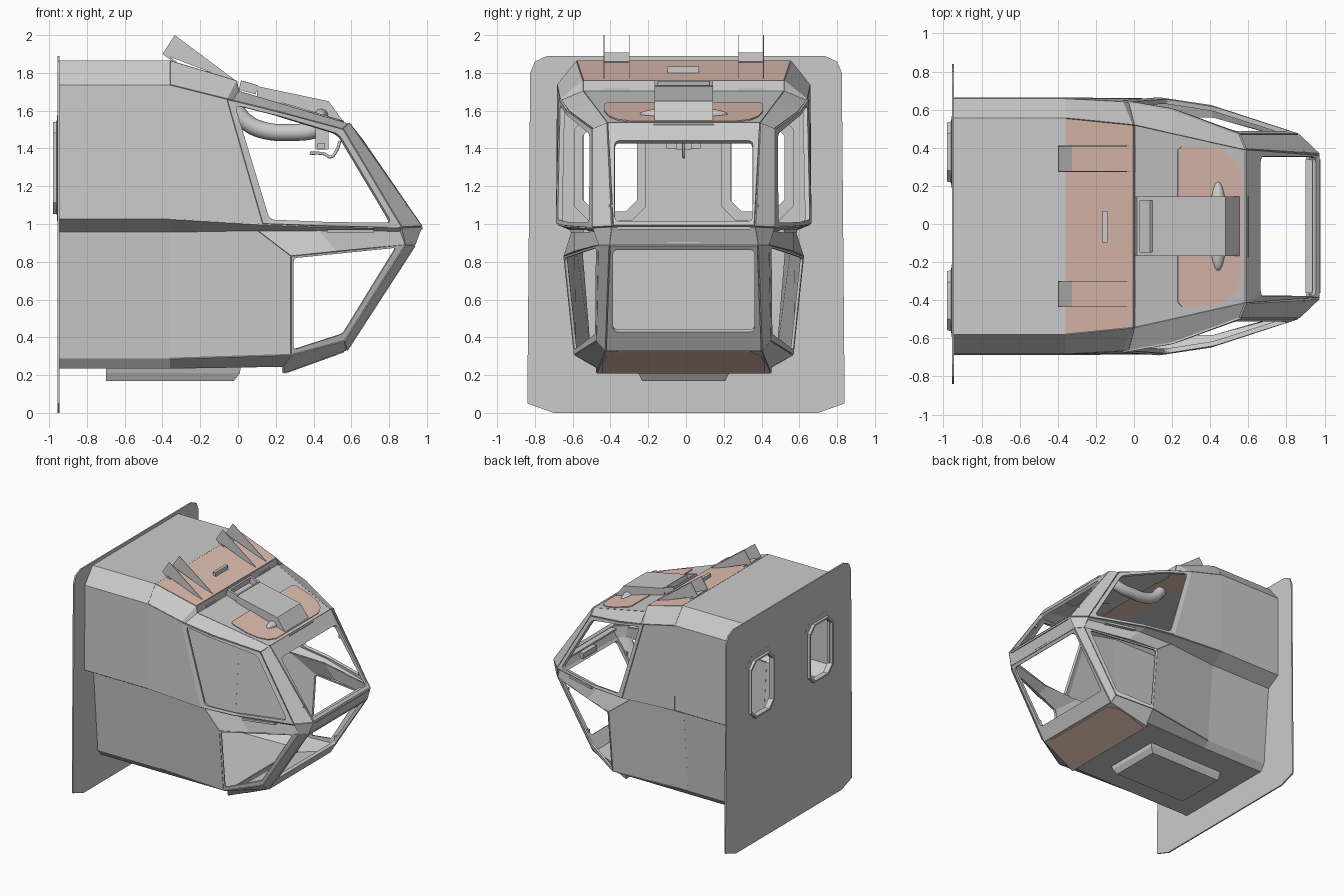
import bpy, bmesh, math
from mathutils import Vector as V

if "Cube" in bpy.data.objects:
    bpy.data.objects.remove(bpy.data.objects["Cube"])

OFF = -0.012  # the cab sits slightly off the plate's centre line
PINK = bpy.data.materials.new("pink_panel")
PINK.diffuse_color = (0.76, 0.52, 0.44, 1)
PINK.use_nodes = True
PINK.node_tree.nodes["Principled BSDF"].inputs["Base Color"].default_value = PINK.diffuse_color


def finish(name, me, mirror=False, thick=0, mat=None):
    ob = bpy.data.objects.new(name, me)
    bpy.context.collection.objects.link(ob)
    ob.location.y = OFF
    if mat:
        me.materials.append(mat)
    if mirror:
        m = ob.modifiers.new("mirror", 'MIRROR')
        m.use_axis = (False, True, False)
    if thick:
        s = ob.modifiers.new("solid", 'SOLIDIFY')
        s.thickness, s.offset = thick, 0
    return ob


def loft(name, rows, closed=True, caps=False, ringed=False, **kw):
    """Skin rows of equal point count."""
    bm = bmesh.new()
    vs = [[bm.verts.new(p) for p in r] for r in rows]
    n = len(rows[0])
    pairs = list(zip(vs, vs[1:])) + ([(vs[-1], vs[0])] if ringed else [])
    for a, b in pairs:
        for i in range(n if closed else n - 1):
            j = (i + 1) % n
            bm.faces.new((a[i], a[j], b[j], b[i]))
    if caps:
        bm.faces.new(vs[0][::-1])
        bm.faces.new(vs[-1])
    bmesh.ops.recalc_face_normals(bm, faces=bm.faces)
    me = bpy.data.meshes.new(name)
    bm.to_mesh(me)
    bm.free()
    return finish(name, me, **kw)


def poly(name, pts, **kw):
    me = bpy.data.meshes.new(name)
    me.from_pydata(pts, [], [range(len(pts))])
    return finish(name, me, **kw)


def prism(name, xz, y0, y1, **kw):
    return loft(name, [[(x, y, z) for x, z in xz] for y in (y0, y1)], caps=True, **kw)


def box(name, x0, x1, y0, y1, z0, z1, **kw):
    return prism(name, [(x0, z0), (x1, z0), (x1, z1), (x0, z1)], y0, y1, **kw)


def rounded(pts, r, n=4):
    out, k = [], len(pts)
    for i in range(k):
        p, a, b = V(pts[i]), V(pts[i - 1]), V(pts[(i + 1) % k])
        a, b = p + (a - p).normalized() * r, p + (b - p).normalized() * r
        for s in range(n + 1):
            t = s / n
            out.append(a * (1 - t) ** 2 + p * 2 * t * (1 - t) + b * t * t)
    return out


def frame(name, outer, inner, r, thick, **kw):
    return loft(name, [rounded(outer, 0.004), rounded(inner, r)], thick=thick, **kw)


def tube(name, pts, rad):
    cu = bpy.data.curves.new(name, 'CURVE')
    cu.dimensions, cu.bevel_depth, cu.use_fill_caps = '3D', rad, True
    sp = cu.splines.new('BEZIER')
    sp.bezier_points.add(len(pts) - 1)
    for b, p in zip(sp.bezier_points, pts):
        b.co = p
        b.handle_left_type = b.handle_right_type = 'AUTO'
    ob = bpy.data.objects.new(name, cu)
    ob.location.y = OFF
    bpy.context.collection.objects.link(ob)


def sym(half):
    """Complete a y>0 outline with its mirror image."""
    return half + [(x, -y, z) for x, y, z in reversed(half)]


def octagon(x, hy, hz, c=0.06, cy=0.39, cz=1.297):
    q = [(hy, hz - c), (hy - c, hz), (c - hy, hz), (-hy, hz - c)]
    q += [(-a, -b) for a, b in q]
    return [(x, cy + a, cz + b) for a, b in q]


# Rear bulkhead plate with two window holes
bm = bmesh.new()
half = [(-.95, .735, 1.89), (-.95, .80, 1.86), (-.95, .825, 1.80), (-.95, .84, .05), (-.95, .70, 0)]
hole = octagon(-.95, .15, .238)
for lp in (sym(half), hole, [(x, -y, z) for x, y, z in hole]):
    vs = [bm.verts.new(p) for p in lp]
    for i in range(len(vs)):
        bm.edges.new((vs[i - 1], vs[i]))
bmesh.ops.triangle_fill(bm, use_beauty=True, edges=bm.edges[:], normal=(1, 0, 0))
me = bpy.data.meshes.new("bulkhead_plate")
bm.to_mesh(me)
bm.free()
finish("bulkhead_plate", me, thick=.012).location.y = 0

# Rear window surrounds
loft("rear_window_surround", [octagon(-.935, .19, .28, .075), octagon(-.957, .19, .28, .075),
     octagon(-.96, .16, .245), octagon(-.98, .155, .243), octagon(-.98, .143, .23),
     octagon(-.935, .143, .23)], ringed=True, mirror=True)

# Rear body tube: wide upper half, narrower lower half
prof = [(.565, 1.86), (.665, 1.735), (.67, 1.03), (.55, .96), (.495, .29), (.455, .24)]
loft("rear_body", [sym([(x, y, z) for y, z in prof]) for x in (-.95, -.36)], thick=.012)

# Roof: sloped pink panel, step and forward roof
R1, R2, R3 = (-.36, .565, 1.86), (-.01, .53, 1.755), (.58, .40, 1.527)
R2b = (0, .53, 1.70)
C1, C2, C3 = (-.36, .665, 1.735), (-.06, .65, 1.66), (.55, .475, 1.50)
CM = (.2, .605, 1.595)
poly("sloped_roof_panel", sym([R1, R2]), thick=.012, mat=PINK)
poly("roof_step", sym([R2, R2b]), thick=.012)
poly("forward_roof", sym([R2b, R3]), thick=.012)
loft("roof_chamfer", [[R1, R2, R2b, (.2, .485, 1.64), R3], [C1, C2, (-.03, .645, 1.652), CM, C3]],
     closed=False, mirror=True, thick=.012)

# Pink roof hatch over the forward roof
hatch = [(.23, .40), (.25, .42), (.38, .42), (.47, .395), (.53, .35), (.56, .28)]
poly("roof_hatch", sym([(x, y, 1.708 - .298 * x) for x, y in hatch]), thick=.01, mat=PINK)

# Side walls ahead of the seam; the lower wall flares out towards the front
B, BM, BR = (.86, .475, .98), (.4, .625, .99), (.13, .665, 1.0)
D, DR = (.88, .445, .89), (.28, .63, .83)
S, SR = (-.36, .67, 1.03), (-.36, .55, .96)
G = [(.10, .585, .968), (.42, .575, .968), (.87, .455, .965)]  # groove under the belt
poly("upper_side_wall", [C1, C2, BR, S], mirror=True, thick=.012)
loft("belt_underside", [[S, BR, BM, B], [SR] + G], closed=False, mirror=True, thick=.012)
poly("lower_side_wall", [SR, G[0], DR, (.28, .575, .31), (-.36, .495, .29)], mirror=True, thick=.012)
loft("belt_ledge", [G, [DR, (.52, .575, .855), D]], closed=False, mirror=True, thick=.012)

# Upper side window frames
frame("side_window_frame", [C2, CM, C3, B, BM, BR],
      [(-.02, .642, 1.63), (.2, .607, 1.575), (.53, .487, 1.475), (.81, .49, 1.005), (.42, .615, 1.01),
       (.165, .655, 1.02)], .035, .025, mirror=True)

# Windscreen frame, pillars and nose beam
W0, W1 = (.58, .40, 1.53), (.965, .375, .985)
frame("windscreen_frame", sym([W0, W1]), sym([(.655, .365, 1.435), (.945, .365, 1.005)]), .03, .025)
poly("windscreen_pillar", [W0, W1, B, C3], mirror=True, thick=.025)
N = (.93, .39, .89)
loft("nose_beam", [sym([B, W1]), sym([D, N])], closed=False, thick=.02)
poly("nose_corner", [B, W1, N, D], mirror=True, thick=.02)
box("nose_lip", .90, .978, -.35, .35, .972, .986)

# Lower windscreen, lower pillars and lower side openings
K, KS = (.57, .41, .335), (.56, .455, .385)
frame("chin_window_frame", sym([N, K]), sym([(.915, .375, .87), (.635, .375, .435)]), .03, .025)
poly("chin_pillar", [N, D, KS, K], mirror=True, thick=.02)
frame("lower_side_frame", [DR, D, KS, (.28, .575, .31)],
      [(.292, .624, .82), (.835, .458, .875), (.555, .462, .42), (.292, .573, .335)], .02, .015, mirror=True)

# Floor, chin and underside box
F = (.24, .46, .215)
FW = (.28, .575, .31)
poly("front_floor", sym([(-.36, .455, .24), (.24, .46, .25)]), thick=.012)
loft("floor_chamfer", [[(-.36, .455, .24), (.24, .46, .25)], [(-.36, .495, .29), FW]],
     closed=False, mirror=True, thick=.012)
poly("chin_step", sym([(.24, .46, .25), F]), thick=.012)
poly("chin_skirt", [F, (.24, .46, .25), FW, KS, K], mirror=True, thick=.015)
poly("chin_floor", sym([F, K]), thick=.012)
poly("chin_floor_panel", sym([(.25, .43, .213), (.40, .43, .267), (.50, .41, .303), (.56, .35, .325)]),
     thick=.01, mat=PINK)
loft("underside_box", [[(x, y, z) for x, y in ((-.70, -h), (x1, -h), (x1, h), (-.70, h))]
     for z, h, x1 in ((.245, .25, .015), (.21, .24, .01), (.17, .22, -.02))], caps=True)

# Roof fin brackets
for i, y in enumerate((.288, .422)):
    prism("bracket_fin_%d" % i, [(-.40, 1.90), (-.335, 2.0), (-.12, 1.84), (-.02, 1.765), (-.02, 1.755)],
          y - .002, y + .002, mirror=True)
prism("bracket_plate", [(-.40, 1.90), (-.395, 1.908), (-.325, 1.86), (-.33, 1.85)], .288, .422, mirror=True)
box("roof_slot", -.012, .008, .285, .425, 1.69, 1.72, mirror=True)
prism("roof_vent", [(-.165, 1.80), (-.165, 1.835), (-.14, 1.835), (-.14, 1.79)], -.085, .08)

# Roof equipment box, rear loop and lamp pod
prism("roof_unit", [(.10, 1.66), (.10, 1.73), (.48, 1.65), (.56, 1.54), (.54, 1.52)], -.155, .155)
loop_o = [(.01, .155, 1.735), (.10, .155, 1.71), (.10, -.155, 1.71), (.01, -.155, 1.735)]
loop_i = [(.025, .135, 1.732), (.09, .135, 1.713), (.09, -.135, 1.713), (.025, -.135, 1.732)]
loft("roof_unit_loop", [loop_o, loop_i], thick=.05)
bm = bmesh.new()
bmesh.ops.create_uvsphere(bm, u_segments=24, v_segments=12, radius=1)
for v in bm.verts:
    v.co = (.44 + v.co.x * .048, v.co.y * .235, 1.58 + v.co.z * .038)
for f in bm.faces:
    f.smooth = True
me = bpy.data.meshes.new("lamp_pod")
bm.to_mesh(me)
bm.free()
finish("lamp_pod", me)

# Cabin duct hose
tube("duct_hose", [(-.02, .32, 1.61), (.05, .32, 1.535), (.14, .32, 1.495), (.28, .32, 1.485),
                   (.41, .31, 1.50), (.46, .30, 1.53)], .045)

# Header console, mirror mount and wire
box("header_strip", .48, .60, -.16, .16, 1.50, 1.53)
box("mirror_mount", .41, .48, -.04, .04, 1.395, 1.51)
box("mirror_bar", .42, .46, -.09, .09, 1.40, 1.425)
tube("mirror_wire", [(.38, 0, 1.375), (.46, 0, 1.37), (.49, 0, 1.355), (.52, 0, 1.385), (.54, 0, 1.44)], .008)

# Small nose latch, belt handles and pillar hinges
box("nose_latch", .90, .945, -.09, .09, .90, .945)
loft("belt_handle", [[(x, y + a, .962 + b) for a, b in ((-.015, -.008), (.015, -.008), (.015, .008), (-.015, .008))]
     for x, y in ((.47, .585), (.72, .515))], caps=True, mirror=True)
for i, (x, z) in enumerate(((.71, 1.34), (.89, 1.09))):
    box("pillar_hinge_%d" % i, x - .03, x + .005, .375, .395, z - .012, z + .012, mirror=True)
for i, (x, z) in enumerate(((.66, .48), (.85, .78))):
    box("chin_hinge_%d" % i, x - .025, x + .005, .38, .40, z - .012, z + .012, mirror=True)
